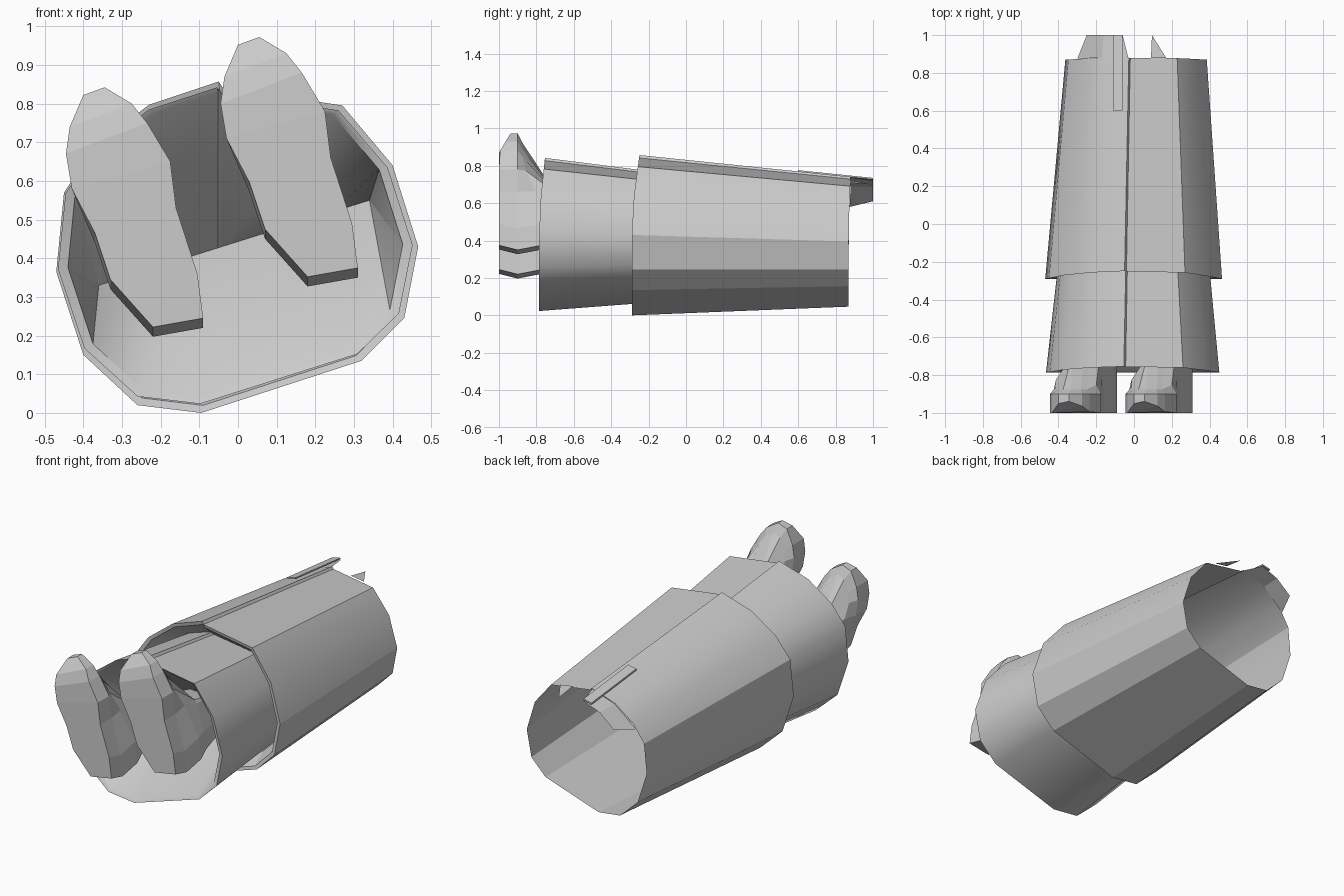
import bpy
import math

if "Cube" in bpy.data.objects:
    bpy.data.objects.remove(bpy.data.objects["Cube"])

grey = bpy.data.materials.new("cloth_grey")
grey.diffuse_color = (0.6, 0.6, 0.6, 1)
grey.use_nodes = True
grey.node_tree.nodes["Principled BSDF"].inputs["Base Color"].default_value = grey.diffuse_color


def make(name, verts, faces, smooth=None):
    me = bpy.data.meshes.new(name)
    me.from_pydata(verts, [], faces)
    me.materials.append(grey)
    ob = bpy.data.objects.new(name, me)
    bpy.context.collection.objects.link(ob)
    if smooth:
        bpy.ops.object.select_all(action='DESELECT')
        ob.select_set(True)
        bpy.context.view_layer.objects.active = ob
        bpy.ops.object.shade_smooth_by_angle(angle=math.radians(smooth))
    return ob


def loft(rings):
    """Join closed rings of equal length, listed from back to front."""
    n = len(rings[0])
    faces = []
    for r in range(len(rings) - 1):
        a, b = r * n, (r + 1) * n
        for i in range(n):
            j = (i + 1) % n
            faces.append((a + i, a + j, b + j, b + i))
    return [p for ring in rings for p in ring], faces


# Cross-section (x, z) of the garment at the coat hem, with a small front overlap
HEM = [(-.095, .0), (.32, .135), (.43, .245), (.466, .43), (.40, .64), (.27, .795),
       (-.04, .842), (-.05, .857), (-.23, .797), (-.37, .69), (-.45, .57),
       (-.47, .365), (-.40, .15), (-.26, .02)]


def section(y, sx, sz, cx, cz, dip=0.0):
    """Scaled copy of the cross-section; its top leans back by dip."""
    return [(cx + x * sx, y + dip * max(0, (z - .55) / .3), cz + (z - .43) * sz)
            for x, z in HEM]


# Coat: open at the back, with a thin lip turned in at the hem
coat = [section(.87, .80, .81, .0125, .395, .01),
        section(-.29, 1, 1, 0, .43, .04),
        section(-.285, .955, .955, 0, .43, .04),
        section(-.17, .85, .82, 0, .42)]
make("coat", *loft(coat), smooth=24)

# Skirt: flared tube whose lining narrows to a slanted line inside
front = section(-.775, .925, .92, -.005, .436, .03)
lining = []
for x, y, z in front:
    lx = min(max(x, -.36), .34)
    lining.append((lx, -.30, .33 + .314 * (lx + .36)))
skirt = [section(-.15, .84, .81, 0, .42),
         section(-.785, .98, .955, -.005, .434, .03),
         front, lining]
make("skirt", *loft(skirt), smooth=40)


# Foot outline (x, z) from the heel, up the inner side, round the toe and back
SOLE = [(-.22, .222), (-.09, .245), (-.105, .36), (-.16, .53), (-.175, .65), (-.235, .75),
        (-.275, .80), (-.345, .842), (-.40, .822), (-.435, .74), (-.445, .67),
        (-.43, .58), (-.37, .465), (-.33, .345)]


def foot(name, dx, dz):
    def ring(fn):
        return [(x + dx, y, z + dz) for x, y, z in (fn(*p) for p in SOLE)]

    def leg(x, z, y, s):
        return (-.215 + (max(x, -.35) + .215) * s, y, .40 + (min(z, .55) - .40) * s)

    def instep(x, z):
        k = min(max((z - .45) / .25, 0), 1)
        return (x + (-.30 - x) * .25 * k, -.77 - .105 * k, z + (.6 - z) * .2 * k)

    rings = [ring(lambda x, z: leg(x, z, -.45, .55)),
             ring(lambda x, z: leg(x, z, -.70, .85)),
             ring(instep),
             ring(lambda x, z: (x, -.90, z - (.025 if z < .5 else 0))),
             ring(lambda x, z: (x, -1 + max(0, z - .74) * .6, z))]
    verts, faces = loft(rings)
    n = len(SOLE)
    base = 4 * n
    for k in range(6):  # sole in cross bands
        faces.append(tuple(base + i for i in (13 - k, (14 - k) % n, 1 + k, 2 + k)))
    faces.append(tuple(reversed(range(n))))
    make(name, verts, faces)


foot("left_foot", 0, 0)
foot("right_foot", .40, .13)

# Torn flap and spike past the back edge
edge = [(-.30, .875, .58), (-.172, .88, .69), (-.03, .88, .738)]
tip = [(-.25, 1, .61), (-.16, 1, .685), (-.06, 1, .722)]
make("back_flap", edge + tip, [(0, 3, 4, 1), (1, 4, 5, 2)])
make("back_spike", [(.09, .88, .72), (.17, .88, .708), (.095, 1, .70)], [(0, 1, 2)])

# Thin fastening strip along the overlap
strip = [(x, y, z + h) for y, z in ((.6, .768), (1.0, .727))
         for x, h in ((-.11, -.012), (-.06, 0), (-.06, .008), (-.11, -.002))]
make("front_strip", strip, [(0, 1, 2, 3), (7, 6, 5, 4), (0, 4, 5, 1),
                            (1, 5, 6, 2), (2, 6, 7, 3), (3, 7, 4, 0)])
